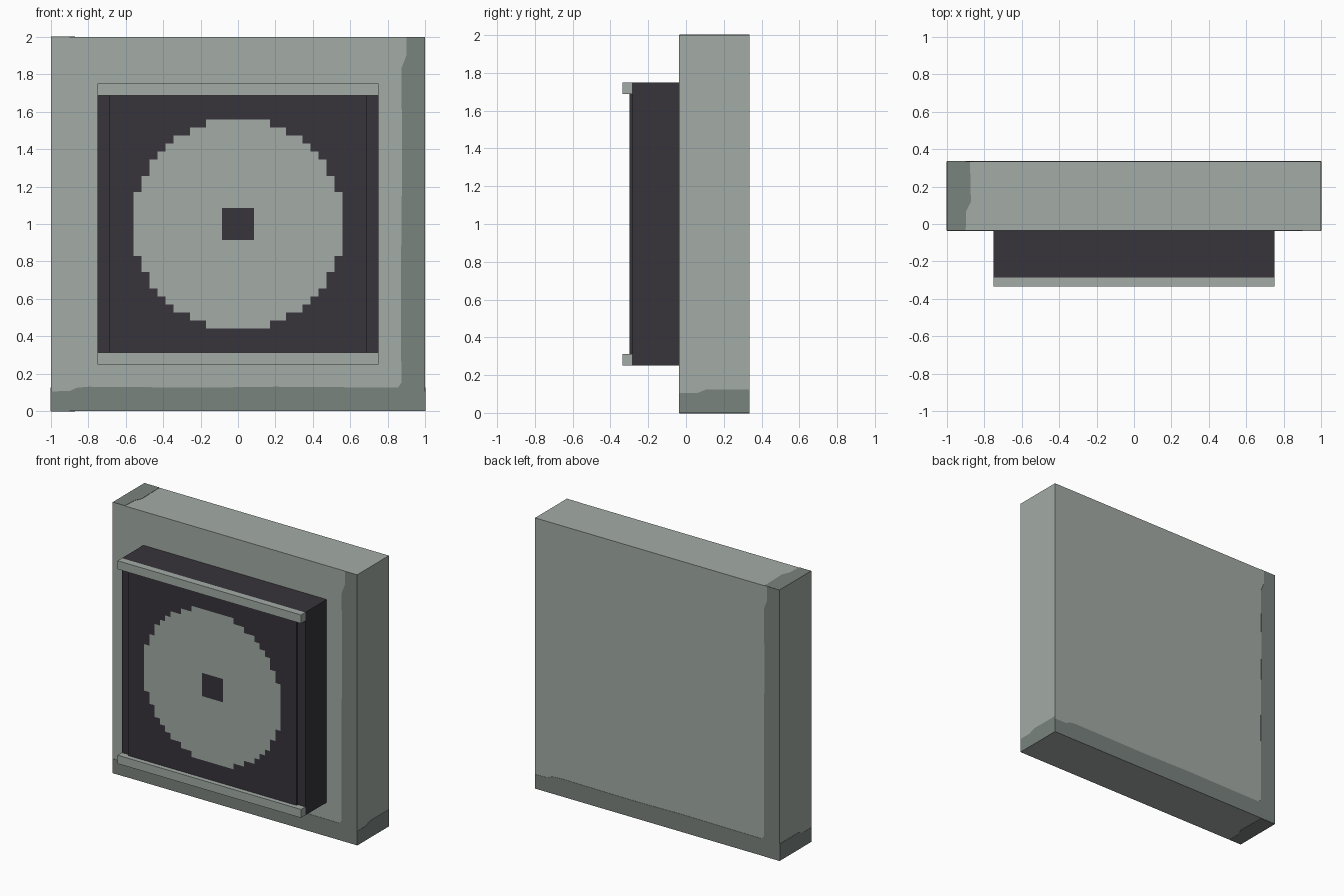
import bpy, bmesh, math
from mathutils import Matrix, Vector

cube = bpy.data.objects.get("Cube")
if cube:
    bpy.data.objects.remove(cube, do_unlink=True)


def material(name, rgb):
    lin = [((c / 255 + 0.055) / 1.055) ** 2.4 for c in rgb] + [1.0]
    m = bpy.data.materials.new(name)
    m.use_nodes = True
    m.diffuse_color = lin
    bsdf = m.node_tree.nodes["Principled BSDF"]
    bsdf.inputs["Base Color"].default_value = lin
    bsdf.inputs["Roughness"].default_value = 0.8
    return m


LIGHT = material("light grey", (163, 171, 166))
SHADE = material("mid grey", (122, 131, 126))
BLACK = material("charcoal", (55, 52, 59))


def finish(name, bm, *mats):
    bmesh.ops.recalc_face_normals(bm, faces=bm.faces[:])
    mesh = bpy.data.meshes.new(name)
    bm.to_mesh(mesh)
    bm.free()
    for m in mats:
        mesh.materials.append(m)
    obj = bpy.data.objects.new(name, mesh)
    bpy.context.collection.objects.link(obj)
    return obj


def box(name, lo, hi, mat):
    lo, hi = Vector(lo), Vector(hi)
    bm = bmesh.new()
    bmesh.ops.create_cube(bm, size=1, matrix=Matrix.Translation((lo + hi) / 2)
                          @ Matrix.Diagonal((*(hi - lo), 1)))
    return finish(name, bm, mat)


def plate(name, outline, place, outward, mat):
    """Thin painted plate: a flat outline pushed slightly out of a surface."""
    bm = bmesh.new()
    face = bm.faces.new([bm.verts.new(place(u, v)) for u, v in outline])
    top = bmesh.ops.extrude_face_region(bm, geom=[face])["geom"]
    verts = [v for v in top if isinstance(v, bmesh.types.BMVert)]
    bmesh.ops.translate(bm, vec=Vector(outward) * 0.002, verts=verts)
    return finish(name, bm, mat)


# Backing slab
Y0, Y1 = -0.035, 0.335
box("backing_slab", (-1, Y0, 0), (1, Y1, 2), LIGHT)

# Worn borders on the slab: large faces, side faces, top and bottom
corner = [(-1, 0), (1, 0), (1, 2), (0.9, 2), (0.9, 1.9), (0.873, 1.83),
          (0.878, 1.4), (0.872, 0.8), (0.873, 0.15), (0.855, 0.125),
          (0.2, 0.13), (-0.2, 0.125), (-0.8, 0.13), (-0.86, 0.125),
          (-0.9, 0.107), (-1, 0.105)]
foot = [(Y0, 0), (Y1, 0), (Y1, 0.125), (0.11, 0.125), (0.06, 0.105), (Y0, 0.105)]
end = [(-1, Y1), (-0.877, Y1), (-0.872, 0.12), (-0.897, 0.07), (-0.9, Y0), (-1, Y0)]

plate("front_border", corner, lambda u, v: (u, Y0, v), (0, -1, 0), SHADE)
plate("back_border", corner, lambda u, v: (-u, Y1, v), (0, 1, 0), SHADE)
plate("left_border", foot, lambda u, v: (1, u, v), (1, 0, 0), SHADE)
plate("right_border", foot, lambda u, v: (-1, u, v), (-1, 0, 0), SHADE)
plate("top_border", end, lambda u, v: (u, v, 2), (0, 0, 1), SHADE)
plate("bottom_border", end, lambda u, v: (u, v, 0), (0, 0, -1), SHADE)

# Dark housing with a light rail along its top and bottom
box("housing", (-0.75, -0.285, 0.25), (0.75, Y0, 1.75), BLACK)
for name, z in (("lower_rail", 0.25), ("upper_rail", 1.6875)):
    box(name, (-0.75, -0.335, z), (0.75, -0.285, z + 0.0625), LIGHT)

# Raised face panel: a 32 x 32 tile grid with a stepped disc and square centre
CELL = 1.375 / 32
bm = bmesh.new()
bmesh.ops.create_grid(bm, x_segments=32, y_segments=32, size=16 * CELL,
                      matrix=Matrix.Translation((0, -0.3, 1))
                      @ Matrix.Rotation(math.pi / 2, 4, "X"))
for f in bm.faces:
    c = f.calc_center_median()
    x, z = abs(c.x) / CELL, abs(c.z - 1) / CELL
    f.material_index = int(math.hypot(x, z) < 13.1 and max(x, z) > 2)
rim = [e for e in bm.edges if e.is_boundary]
walls = bmesh.ops.extrude_edge_only(bm, edges=rim)["geom"]
bmesh.ops.translate(bm, vec=(0, 0.015, 0),
                    verts=[v for v in walls if isinstance(v, bmesh.types.BMVert)])
for f in walls:
    if isinstance(f, bmesh.types.BMFace):
        f.material_index = 0
finish("face_panel", bm, BLACK, LIGHT)
